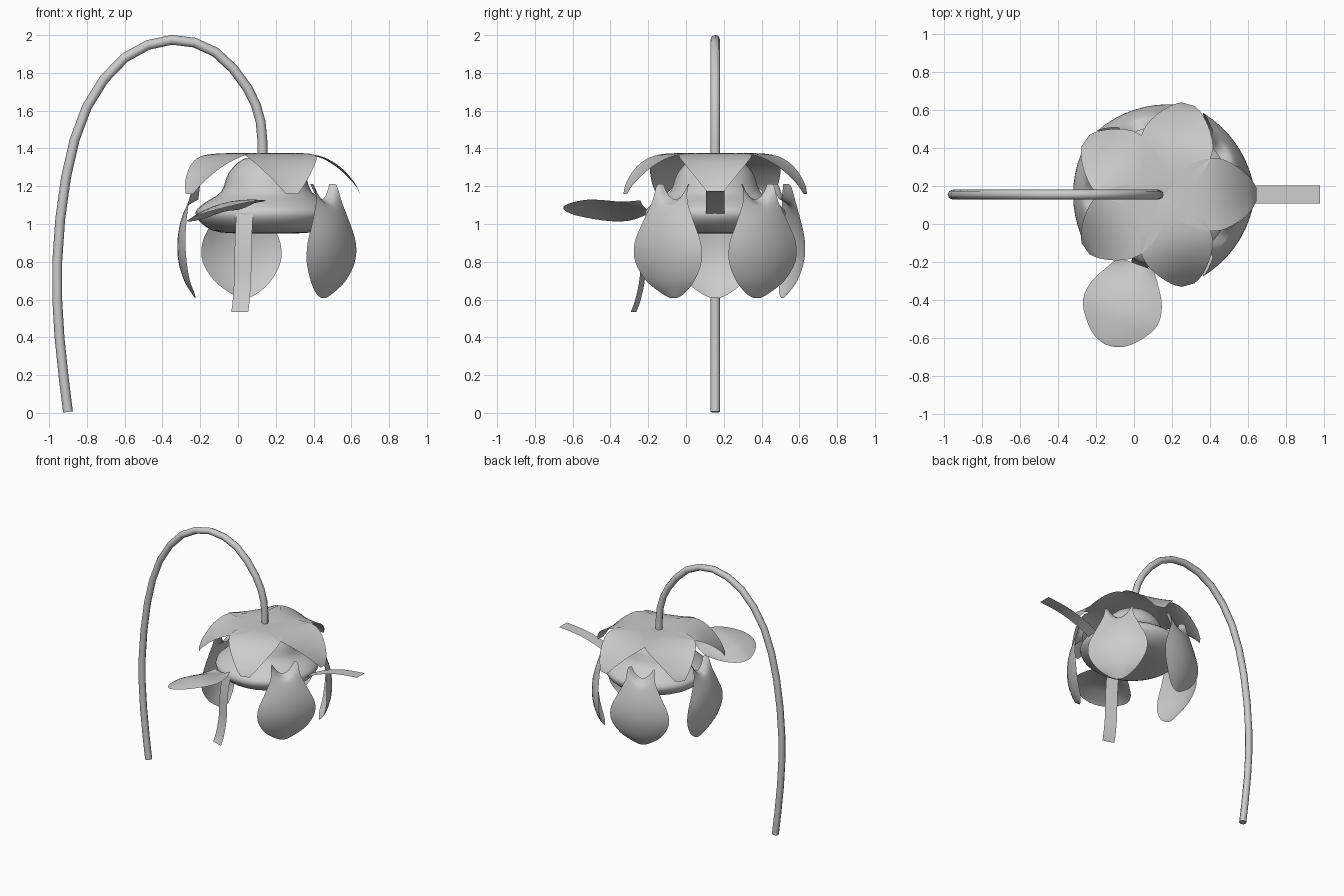
import bpy, bmesh, math
from mathutils import Vector, Matrix

if "Cube" in bpy.data.objects:
    bpy.data.objects.remove(bpy.data.objects["Cube"])

CENTRE = Vector((0.15, 0.155, 0))


def smooth_rows(rows, steps=4):
    # Catmull-Rom interpolation through control rows
    out = []
    for i in range(len(rows) - 1):
        p = [rows[max(0, min(len(rows) - 1, i + k))] for k in (-1, 0, 1, 2)]
        for s in range(steps):
            t = s / steps
            out.append([0.5 * (2 * b + (c - a) * t + (2 * a - 5 * b + 4 * c - d) * t * t
                               + (3 * b - a - 3 * c + d) * t ** 3) for a, b, c, d in zip(*p)])
    out.append(list(rows[-1]))
    return out


def finish(name, bm):
    me = bpy.data.meshes.new(name)
    bm.to_mesh(me)
    bm.free()
    for f in me.polygons:
        f.use_smooth = True
    ob = bpy.data.objects.new(name, me)
    bpy.context.collection.objects.link(ob)
    return ob


def leaf(name, rows, matrix, cols=8):
    # rows: radius, height, half width, edge shift outward, edge shift up
    bm = bmesh.new()
    grid = []
    for r, z, w, er, ez in smooth_rows(rows):
        line = []
        for j in range(cols + 1):
            u = 2 * j / cols - 1
            line.append(bm.verts.new(matrix @ Vector((r + er * u * u, w * u, z + ez * u * u))))
        grid.append(line)
    for a, b in zip(grid, grid[1:]):
        for j in range(cols):
            bm.faces.new((a[j], b[j], b[j + 1], a[j + 1]))
    return finish(name, bm)


def around(deg):
    return Matrix.Translation(CENTRE) @ Matrix.Rotation(math.radians(deg), 4, 'Z')


# Hooked stem
cu = bpy.data.curves.new("stem", 'CURVE')
cu.dimensions = '3D'
cu.bevel_depth = 0.026
cu.bevel_resolution = 2
cu.use_fill_caps = True
path = smooth_rows([(-0.90, 0.005), (-0.945, 0.4), (-0.957, 0.8), (-0.91, 1.25), (-0.80, 1.62),
                    (-0.60, 1.88), (-0.35, 1.975), (-0.12, 1.91), (0.05, 1.72),
                    (0.12, 1.54), (0.13, 1.36)], 2)
sp = cu.splines.new('POLY')
sp.points.add(len(path) - 1)
for p, (x, z) in zip(sp.points, path):
    p.co = (x, CENTRE.y, z, 1)
stem = bpy.data.objects.new("stem", cu)
bpy.context.collection.objects.link(stem)

# Central flower body, revolved
profile = smooth_rows([(0.0, 1.355), (0.12, 1.345), (0.2, 1.27), (0.24, 1.17), (0.33, 1.11),
                       (0.375, 1.06), (0.34, 1.0), (0.24, 0.955), (0.0, 0.95)], 3)
bm = bmesh.new()
vs = [bm.verts.new(CENTRE + Vector((max(r, 0), 0, z))) for r, z in profile]
es = [bm.edges.new(e) for e in zip(vs, vs[1:])]
bmesh.ops.spin(bm, geom=vs + es, cent=CENTRE, axis=(0, 0, 1), angle=math.tau,
               steps=30, use_duplicate=False)
bmesh.ops.remove_doubles(bm, verts=bm.verts, dist=0.0005)
bmesh.ops.recalc_face_normals(bm, faces=bm.faces)
finish("flower_body", bm)

# Five spreading sepals on top
sepal = [(0.0, 1.37, 0.02, 0, 0), (0.08, 1.375, 0.125, 0, 0), (0.2, 1.372, 0.18, 0, 0),
         (0.30, 1.345, 0.19, 0, 0.01), (0.39, 1.288, 0.15, 0, 0.015),
         (0.465, 1.212, 0.085, 0, 0.01), (0.496, 1.16, 0.035, 0, 0)]
for i, deg in enumerate((0, 74, 145, 215, 286)):
    leaf(f"sepal_{i + 1}", sepal, around(deg))

# Four hanging petals with curled collars
petal = [(0.36, 1.13, 0.085, -0.01, 0.08), (0.395, 1.11, 0.102, -0.01, 0.095),
         (0.427, 1.085, 0.115, -0.018, 0.035), (0.457, 1.0, 0.172, -0.033, 0.0),
         (0.471, 0.9, 0.217, -0.043, 0), (0.465, 0.8, 0.217, -0.043, 0),
         (0.435, 0.7, 0.158, -0.03, 0), (0.39, 0.625, 0.075, -0.01, 0.008),
         (0.375, 0.607, 0.02, 0, 0)]
for i, deg in enumerate((36, 108, 180, 324)):
    leaf(f"hanging_petal_{i + 1}", petal, around(deg))

# One raised petal at the front, rolled sideways
raised = [(0.0, 1.08, 0.10, 0, 0.02), (0.07, 1.09, 0.15, 0, -0.01), (0.17, 1.105, 0.205, 0, -0.035),
          (0.27, 1.11, 0.215, 0, -0.04), (0.36, 1.097, 0.165, 0, -0.027),
          (0.43, 1.08, 0.09, 0, -0.01), (0.455, 1.07, 0.02, 0, 0)]
roll = (Matrix.Translation((0, 0, 1.08)) @ Matrix.Rotation(math.radians(15), 4, 'X')
        @ Matrix.Translation((0, 0, -1.08)))
leaf("raised_petal", raised, around(250) @ Matrix.Translation((0.39, 0, 0)) @ roll)

# Two narrow strap leaves
leaf("side_strap", [(0.36, 1.05, 0.048, 0, 0), (0.49, 1.11, 0.048, 0, 0),
                    (0.65, 1.155, 0.048, 0, 0), (0.83, 1.175, 0.048, 0, 0)],
     around(0), 2)
leaf("front_strap", [(0.37, 1.06, 0.047, 0, 0), (0.395, 0.9, 0.047, 0, 0),
                     (0.405, 0.72, 0.047, 0, 0), (0.43, 0.6, 0.047, 0, 0),
                     (0.455, 0.535, 0.047, 0, 0)], around(252), 2)
